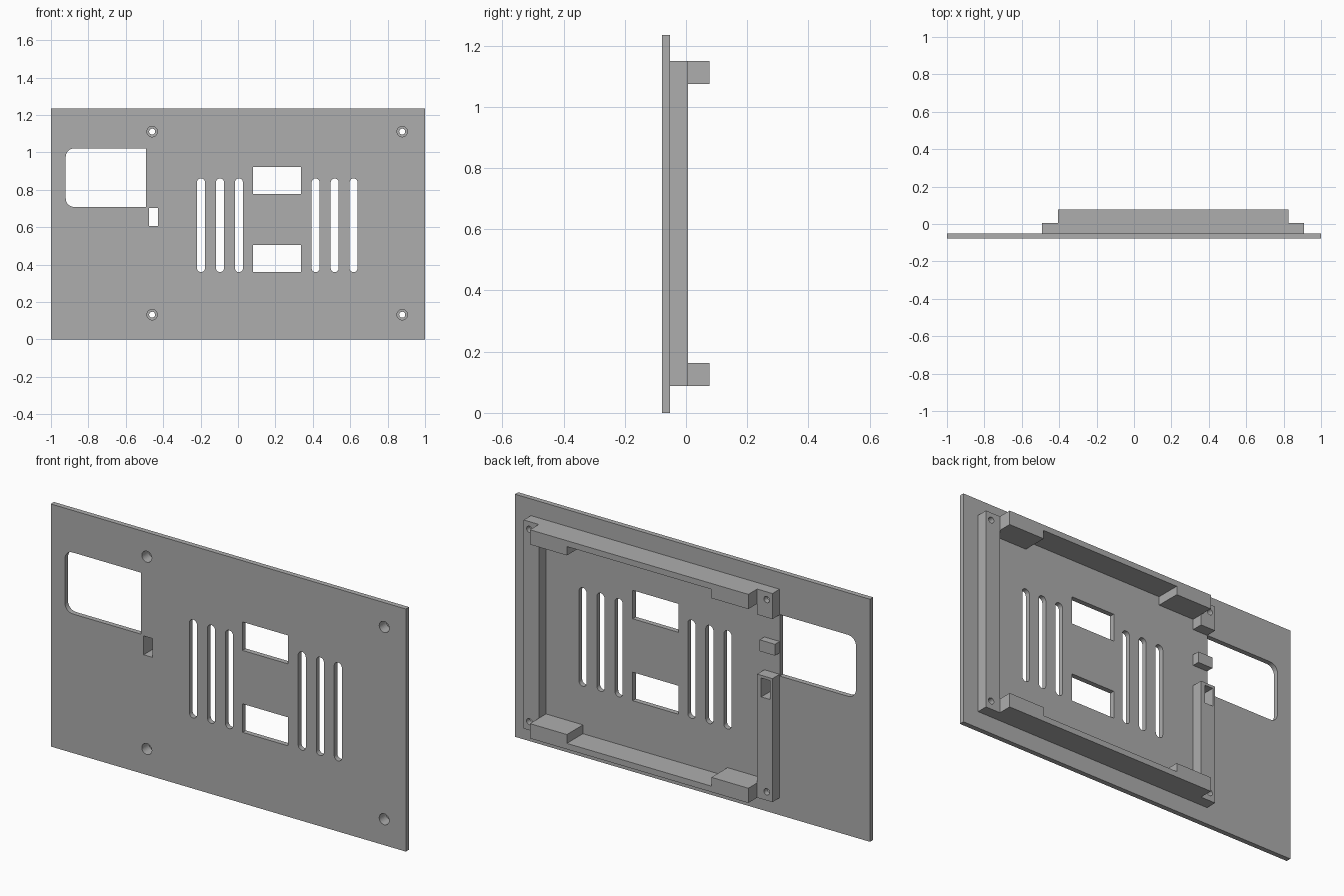
import bpy
import bmesh
from math import cos, sin, pi

cube = bpy.data.objects.get("Cube")
if cube:
    bpy.data.objects.remove(cube, do_unlink=True)

grey = bpy.data.materials.new("mid_grey")
grey.use_nodes = True
COLOUR = (0.42, 0.42, 0.42, 1)
grey.diffuse_color = COLOUR
grey.node_tree.nodes["Principled BSDF"].inputs["Base Color"].default_value = COLOUR

# Depth levels, front to back
FRONT, BACK, FRAME, LUG = -0.078, -0.052, 0.006, 0.077
HEIGHT = 1.235
X0, X1, X2, X3 = -0.491, -0.405, 0.825, 0.91   # outer and inner frame edges
Z0, Z1 = 0.088, 1.15


def rect(x0, x1, z0, z1):
    return [(x0, z0), (x1, z0), (x1, z1), (x0, z1)]


def arc(x, z, r, start, end, steps):
    return [(x + r * cos(a), z + r * sin(a))
            for a in (start + (end - start) * i / steps for i in range(steps + 1))]


def circle(x, z, r):
    return arc(x, z, r, 0, 2 * pi, 32)[:-1]


def add_prism(bm, outline, y0, y1):
    near = bm.faces.new([bm.verts.new((x, y0, z)) for x, z in outline])
    far = bmesh.ops.extrude_face_region(bm, geom=[near])["geom"]
    for v in far:
        if isinstance(v, bmesh.types.BMVert):
            v.co.y = y1


def build(name, prisms):
    bm = bmesh.new()
    for prism in prisms:
        add_prism(bm, *prism)
    bmesh.ops.recalc_face_normals(bm, faces=bm.faces)
    mesh = bpy.data.meshes.new(name)
    bm.to_mesh(mesh)
    bm.free()
    mesh.materials.append(grey)
    ob = bpy.data.objects.new(name, mesh)
    bpy.context.collection.objects.link(ob)
    return ob


# Openings: vent slots, rectangular ports, screen window, latch slot
cuts = []
R = 0.0215
for x in (-0.198, -0.096, 0.005, 0.415, 0.517, 0.618):
    cuts.append(arc(x, 0.839, R, 0, pi, 12) + arc(x, 0.381, R, pi, 2 * pi, 12))
for z in (0.361, 0.778):
    cuts.append(rect(0.08, 0.337, z, z + 0.145))
cuts.append([(-0.492, 0.708), (-0.492, 1.021)]
            + arc(-0.876, 0.976, 0.045, pi / 2, pi, 8)
            + arc(-0.876, 0.753, 0.045, pi, 1.5 * pi, 8))
cuts.append(rect(-0.477, -0.428, 0.607, 0.703))

# Screw holes with wide recesses for the heads
screws = [(x, z) for x in (-0.459, 0.878) for z in (0.132, 1.111)]
cuts += [circle(x, z, 0.016) for x, z in screws]
opening_cutter = build("opening_cutter", [(c, -0.2, 0.2) for c in cuts])
recess_cutter = build("recess_cutter",
                      [(circle(x, z, 0.028), -0.2, -0.022) for x, z in screws])
cutters = (opening_cutter, recess_cutter)

# Front plate and the upright posts behind it
plate = build("front_plate", [(rect(-1, 1, 0, HEIGHT), FRONT, BACK)])
long_post = build("long_post", [(rect(X2, X3, Z0, Z1), BACK, FRAME)])
lower_post = build("lower_post", [(rect(X0, X1, Z0, 0.717), BACK, FRAME)])
upper_post = build("upper_post", [(rect(X0, X1, 1.02, Z1), BACK, FRAME)])
build("small_tab", [(rect(X0, X1, 0.826, 0.884), BACK, -0.014)])

# Rails with a thick lug at each end
THIN, THICK, LUG_LENGTH = 0.03, 0.075, 0.208
for name, edge, side in (("bottom_rail", Z0, 1), ("top_rail", Z1, -1)):
    thin, thick = edge + side * THIN, edge + side * THICK
    a, b = X1 + LUG_LENGTH, X2 - LUG_LENGTH
    outline = [(X1, edge), (X2, edge), (X2, thick), (b, thick),
               (b, thin), (a, thin), (a, thick), (X1, thick)]
    build(name, [(outline, BACK, LUG)])

# Cut the openings and bake the result
for ob in (plate, long_post, lower_post, upper_post):
    for cutter in cutters:
        mod = ob.modifiers.new("cut", "BOOLEAN")
        mod.operation = "DIFFERENCE"
        mod.solver = "EXACT"
        mod.object = cutter
    depsgraph = bpy.context.evaluated_depsgraph_get()
    mesh = bpy.data.meshes.new_from_object(ob.evaluated_get(depsgraph))
    ob.modifiers.clear()
    ob.data = mesh
for cutter in cutters:
    bpy.data.objects.remove(cutter, do_unlink=True)
